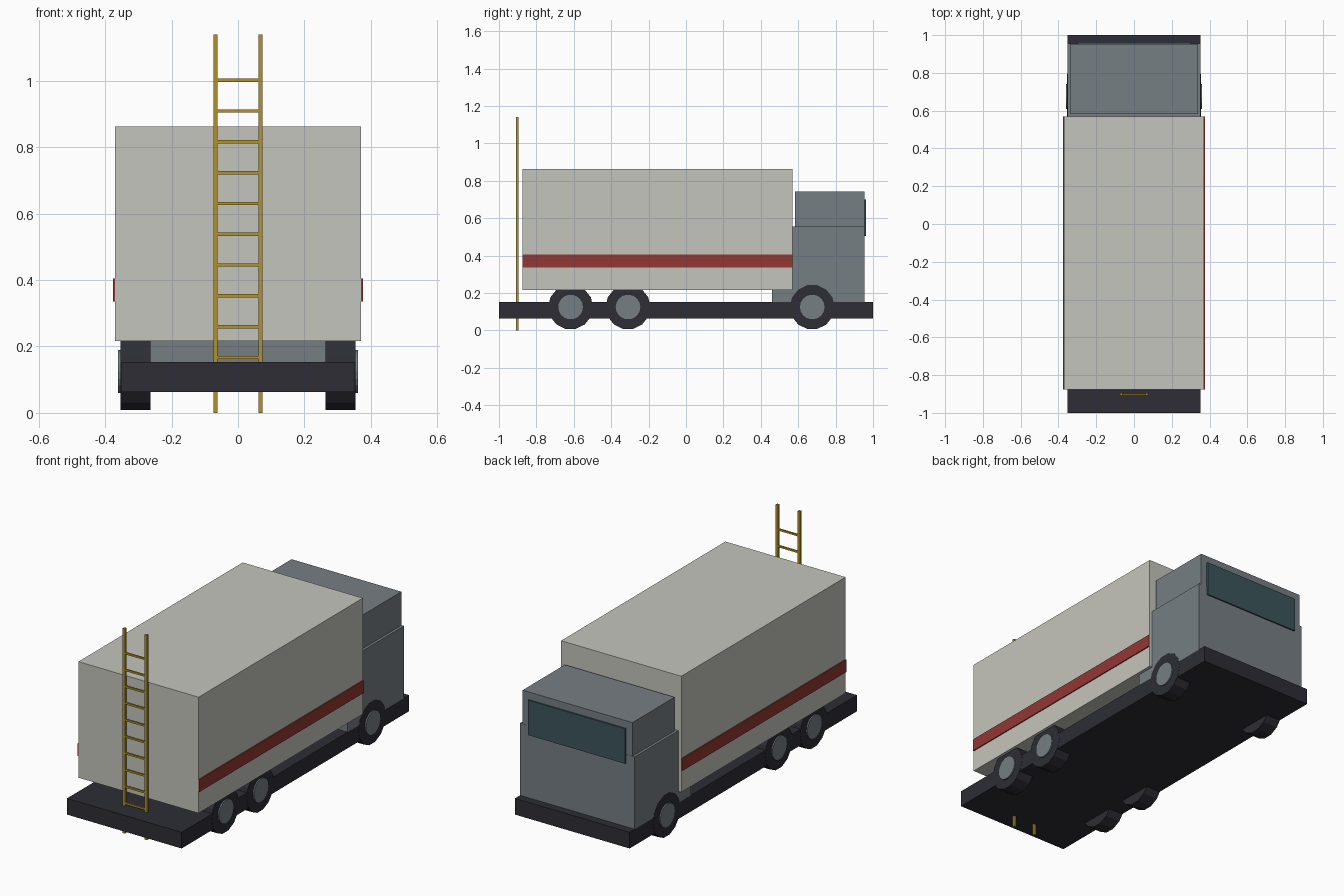
import bpy
import math

cube = bpy.data.objects.get("Cube")
if cube:
    bpy.data.objects.remove(cube, do_unlink=True)


def material(name, r, g, b):
    m = bpy.data.materials.new(name)
    m.use_nodes = True
    m.diffuse_color = (r, g, b, 1)
    node = next(n for n in m.node_tree.nodes if n.type == 'BSDF_PRINCIPLED')
    node.inputs["Base Color"].default_value = (r, g, b, 1)
    return m


dark = material("dark chassis", 0.026, 0.026, 0.036)
cream = material("cream body", 0.56, 0.56, 0.51)
grey = material("blue grey", 0.18, 0.21, 0.23)
red = material("red stripe", 0.29, 0.04, 0.033)
gold = material("gold ladder", 0.45, 0.29, 0.025)
glass = material("teal glass", 0.045, 0.09, 0.11)


def box(name, mat, x, y, z):
    """Box from (low, high) ranges on each axis."""
    ranges = (x, y, z)
    bpy.ops.mesh.primitive_cube_add(size=1, location=[(a + b) / 2 for a, b in ranges])
    ob = bpy.context.object
    ob.name = name
    ob.scale = [b - a for a, b in ranges]
    bpy.ops.object.transform_apply(location=False, rotation=False, scale=True)
    ob.data.materials.append(mat)
    return ob


def disc(name, mat, radius, x, y, z, width, sides):
    """Cylinder lying along x."""
    bpy.ops.mesh.primitive_cylinder_add(vertices=sides, radius=radius, depth=width,
                                        location=(x, y, z), rotation=(0, math.pi / 2, 0))
    ob = bpy.context.object
    ob.name = name
    ob.data.materials.append(mat)
    return ob


# Chassis, cargo body and cab
box("chassis", dark, (-0.353, 0.353), (-1, 1), (0.063, 0.153))
box("cargo_body", cream, (-0.37, 0.37), (-0.875, 0.57), (0.216, 0.862))
box("cab_lower", grey, (-0.353, 0.353), (0.46, 0.955), (0.153, 0.555))
box("cab_upper", grey, (-0.338, 0.338), (0.583, 0.954), (0.555, 0.742))
box("windshield", glass, (-0.3, 0.3), (0.954, 0.963), (0.506, 0.7))

# Stripes and wheels on both sides
for side, label in ((1, "left"), (-1, "right")):
    box("stripe_" + label, red, sorted((side * 0.369, side * 0.376)),
        (-0.875, 0.57), (0.336, 0.405))
    for axle, y in (("rear", -0.617), ("middle", -0.31), ("front", 0.675)):
        disc(f"tyre_{axle}_{label}", dark, 0.12, side * 0.309, y, 0.125, 0.09, 14)
        disc(f"hub_{axle}_{label}", grey, 0.066, side * 0.315, y, 0.125, 0.092, 18)

# Ladder
for side, label in ((1, "left"), (-1, "right")):
    box("ladder_rail_" + label, gold, (side * 0.068 - 0.0065, side * 0.068 + 0.0065),
        (-0.908, -0.895), (0, 1.14))
for i in range(10):
    z = 0.167 + i * 0.0928
    box(f"ladder_rung_{i + 1}", gold, (-0.065, 0.065), (-0.906, -0.897), (z - 0.005, z + 0.005))
